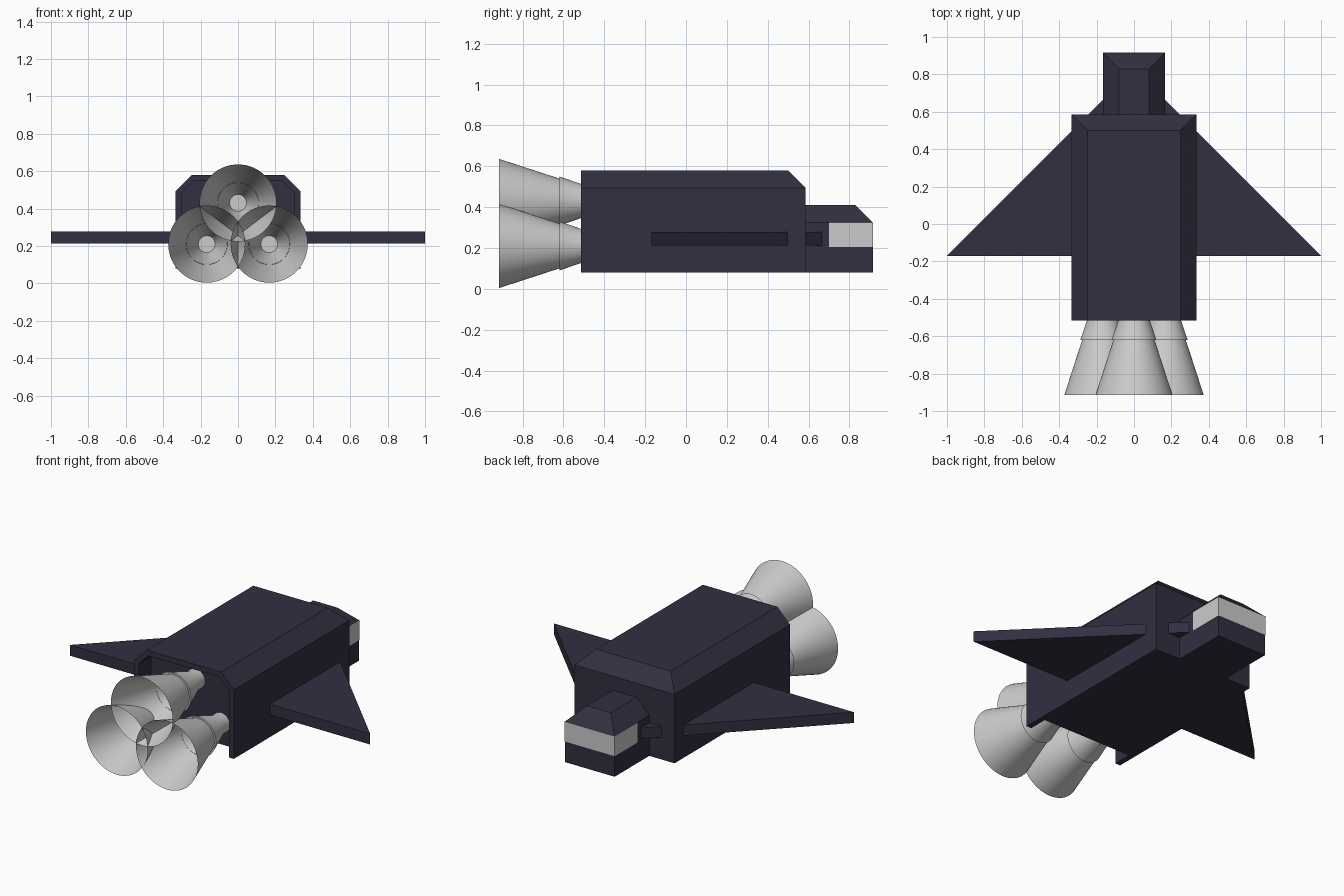
import bpy, bmesh
from math import cos, sin, tau, radians

if "Cube" in bpy.data.objects:
    bpy.data.objects.remove(bpy.data.objects["Cube"])

navy = bpy.data.materials.new("dark_navy")
navy.diffuse_color = (0.032, 0.029, 0.053, 1)
navy.use_nodes = True
navy.node_tree.nodes["Principled BSDF"].inputs["Base Color"].default_value = navy.diffuse_color


def finish(bm, name, mat=None):
    bmesh.ops.recalc_face_normals(bm, faces=bm.faces)
    mesh = bpy.data.meshes.new(name)
    bm.to_mesh(mesh)
    bm.free()
    obj = bpy.data.objects.new(name, mesh)
    bpy.context.collection.objects.link(obj)
    if mat:
        mesh.materials.append(mat)
    return obj


def loft(name, rings, mat=None, caps=True):
    """Bridge a stack of equal-length point rings, optionally capping the ends."""
    bm = bmesh.new()
    loops = [[bm.verts.new(p) for p in ring] for ring in rings]
    n = len(loops[0])
    for a, b in zip(loops, loops[1:]):
        for i in range(n):
            j = (i + 1) % n
            bm.faces.new((a[i], a[j], b[j], b[i]))
    if caps:
        bm.faces.new(loops[0])
        bm.faces.new(loops[-1])
    return finish(bm, name, mat)


def rect(w, y0, y1, z):
    return [(-w, y0, z), (w, y0, z), (w, y1, z), (-w, y1, z)]


def hull(name, w, y0, y1, z0, z1, c):
    """Box with the top chamfered on both sides and at the nose end."""
    return loft(name, [rect(w, y0, y1, z0), rect(w, y0, y1, z1 - c),
                       rect(w - c, y0, y1 - c, z1)], navy)


def lathe(name, profile, cx, cz, cap_last=False, seg=64):
    """Revolve (radius, y) pairs around an axis parallel to y."""
    bm = bmesh.new()
    loops = [[bm.verts.new((cx + r * cos(tau * i / seg), y, cz + r * sin(tau * i / seg)))
              for i in range(seg)] for r, y in profile]
    for a, b in zip(loops, loops[1:]):
        for i in range(seg):
            j = (i + 1) % seg
            bm.faces.new((a[i], a[j], b[j], b[i]))
    if cap_last:
        bm.faces.new(loops[-1])
    obj = finish(bm, name)
    bpy.ops.object.select_all(action='DESELECT')
    obj.select_set(True)
    bpy.context.view_layer.objects.active = obj
    bpy.ops.object.shade_smooth_by_angle(angle=radians(30))
    return obj


# Main hull, with a recess at the back that is open underneath
body = hull("main_hull", 0.333, -0.515, 0.585, 0.08, 0.58, 0.085)
section = [(-0.30, 0), (0.30, 0), (0.30, 0.483), (0.236, 0.548), (-0.236, 0.548), (-0.30, 0.483)]
cutter = loft("recess_cutter", [[(x, y, z) for x, z in section] for y in (-0.7, -0.40)])
cutter.hide_render = True
mod = body.modifiers.new("recess", 'BOOLEAN')
mod.operation = 'DIFFERENCE'
mod.solver = 'EXACT'
mod.object = cutter
bpy.context.view_layer.objects.active = body
bpy.ops.object.modifier_apply(modifier=mod.name)
bpy.data.objects.remove(cutter)

# Cockpit and its wraparound window
hull("cockpit", 0.165, 0.58, 0.915, 0.08, 0.41, 0.085)
loft("window", [rect(0.167, 0.70, 0.917, z) for z in (0.205, 0.325)])

# Delta wing running through the hull
loft("delta_wing", [[(-1, -0.17, z), (1, -0.17, z), (0, 0.83, z)] for z in (0.213, 0.278)], navy)

# Three engines: open bell, surrounding collar cone and mounting neck
for i, (cx, cz) in enumerate([(0, 0.43), (-0.167, 0.21), (0.167, 0.21)]):
    lathe(f"engine_bell_{i}", [(0.206, -0.915), (0.045, -0.42)], cx, cz, cap_last=True)
    lathe(f"engine_collar_{i}", [(0.109, -0.62), (0.12, -0.62), (0.06, -0.445), (0.06, -0.395)], cx, cz)
